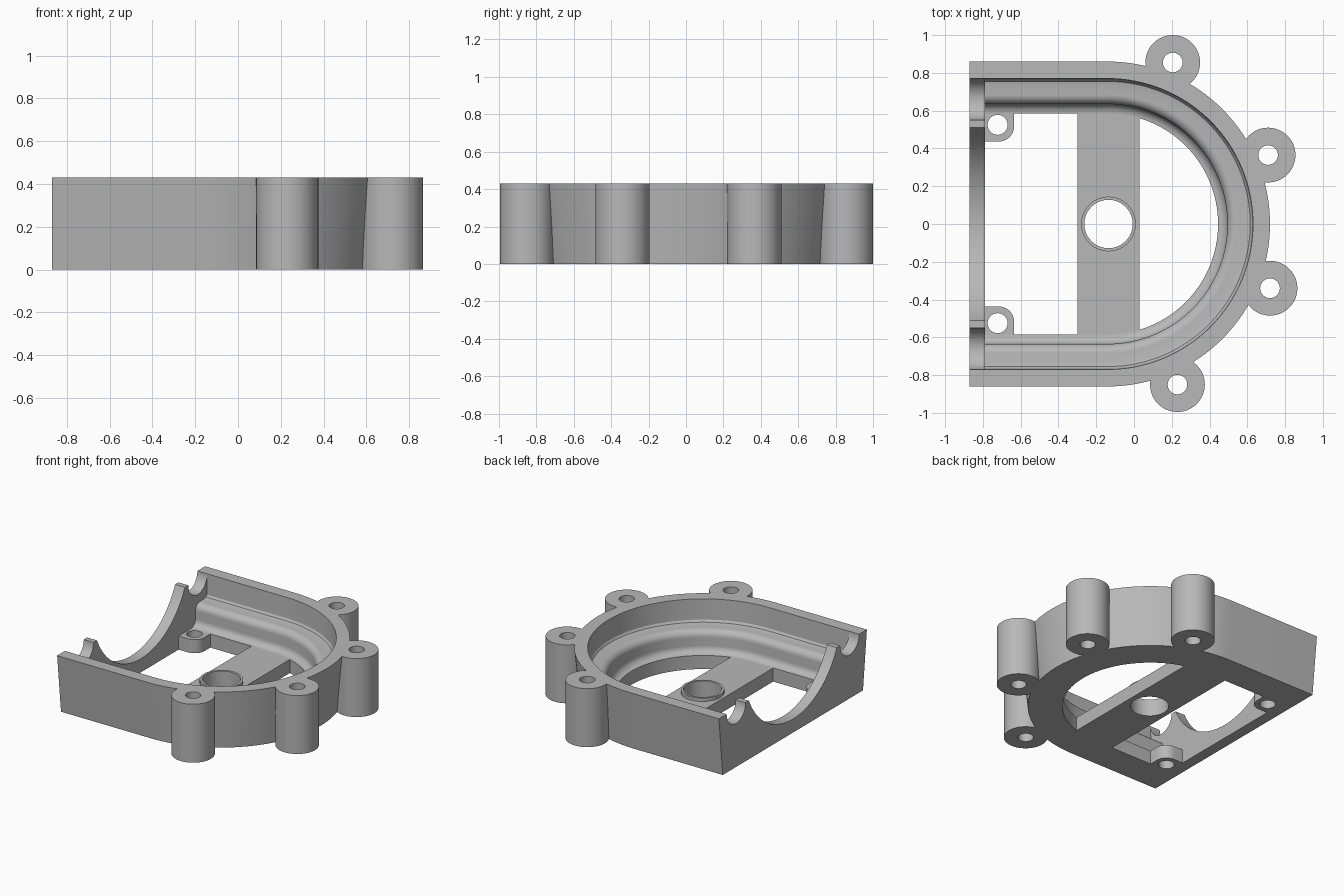
import bpy
import bmesh
from math import sin, cos, pi, sqrt, radians, asin

cube = bpy.data.objects.get("Cube")
if cube:
    bpy.data.objects.remove(cube, do_unlink=True)

HEIGHT, FLOOR = 0.43, 0.1
END_X, INNER_X, ARC_X = -0.87, -0.79, -0.14

grey = bpy.data.materials.new("plain grey")
grey.use_nodes = True
grey.diffuse_color = (0.48, 0.48, 0.48, 1)
grey.node_tree.nodes["Principled BSDF"].inputs["Base Color"].default_value = (0.48, 0.48, 0.48, 1)


def finish(name, bm):
    bmesh.ops.recalc_face_normals(bm, faces=bm.faces)
    mesh = bpy.data.meshes.new(name)
    bm.to_mesh(mesh)
    bm.free()
    mesh.materials.append(grey)
    obj = bpy.data.objects.new(name, mesh)
    bpy.context.collection.objects.link(obj)
    bpy.ops.object.select_all(action="DESELECT")
    obj.select_set(True)
    bpy.context.view_layer.objects.active = obj
    bpy.ops.object.shade_smooth_by_angle(angle=radians(30))
    return obj


def arc(cx, cy, r, start, end, steps):
    return [(cx + r * cos(start + (end - start) * i / steps),
             cy + r * sin(start + (end - start) * i / steps)) for i in range(steps + 1)]


def circle(cx, cy, r, steps=40):
    return arc(cx, cy, r, 0, 2 * pi, steps)[:-1]


def prism(name, loops, place, offset):
    """Fill an outline with holes, then extrude it by offset."""
    bm = bmesh.new()
    for loop in loops:
        verts = [bm.verts.new(place(a, b)) for a, b in loop]
        for i, v in enumerate(verts):
            bm.edges.new((verts[i - 1], v))
    bmesh.ops.triangle_fill(bm, use_beauty=True, use_dissolve=False, edges=bm.edges[:])
    new = bmesh.ops.extrude_face_region(bm, geom=bm.faces[:], use_keep_orig=True)["geom"]
    bmesh.ops.translate(bm, vec=offset, verts=[v for v in new if isinstance(v, bmesh.types.BMVert)])
    return finish(name, bm)


def upright(name, loops, height, base=0.0):
    return prism(name, loops, lambda a, b: (a, b, base), (0, 0, height))


# U-shaped wall: stepped section with draft outside, swept round the bend
section = [(0.815, 0), (0.86, HEIGHT), (0.77, HEIGHT), (0.765, 0.28)]
section += [(0.755, 0.265), (0.735, 0.26)]
section += arc(0.685, 0.21, 0.05, pi / 2, pi, 8)
section += arc(0.585, 0.15, 0.05, 0, -pi / 2, 8)
section += [(0.585, 0)]

STEPS = 64
path = [(INNER_X, pi / 2)]
path += [(ARC_X, pi / 2 - pi * i / STEPS) for i in range(STEPS + 1)]
path += [(INNER_X, -pi / 2)]
bm = bmesh.new()
rings = [[bm.verts.new((x + r * cos(t), r * sin(t), z)) for r, z in section] for x, t in path]
for one, two in zip(rings, rings[1:]):
    for i in range(len(section)):
        bm.faces.new((one[i - 1], one[i], two[i], two[i - 1]))
bm.faces.new(rings[0])
bm.faces.new(rings[-1])
finish("curved_wall", bm)

# End plate with a wide shaft saddle and two small round notches
saddle_r, saddle_z = 0.56, 0.66
half = asin(sqrt(saddle_r ** 2 - (saddle_z - HEIGHT) ** 2) / saddle_r)
outline = [(-0.815, 0), (0.815, 0), (0.86, HEIGHT)]
outline += arc(0.66, HEIGHT, 0.11, 0, -pi, 20)
outline += arc(0, saddle_z, saddle_r, half - pi / 2, -half - pi / 2, 40)
outline += arc(-0.66, HEIGHT, 0.11, 0, -pi, 20)
outline += [(-0.86, HEIGHT)]
prism("end_plate", [outline], lambda a, b: (END_X, a, b), (INNER_X - END_X, 0, 0))

# Cross bar with a raised bearing ring
bar = [(-0.3, -0.59), (0.03, -0.59), (0.03, 0.59), (-0.3, 0.59)]
upright("cross_bar", [bar, circle(-0.135, 0, 0.128)], FLOOR)
upright("bearing_ring", [circle(-0.135, 0, 0.145), circle(-0.135, 0, 0.128)], 0.025, FLOOR)

# Screw lugs in the inner corners
for side, label in ((1, "left"), (-1, "right")):
    lug = [(INNER_X, 0.59), (INNER_X, 0.437)]
    lug += arc(-0.715, 0.517, 0.08, -pi / 2, 0, 10) + [(-0.635, 0.59)]
    loops = [lug, circle(-0.722, 0.525, 0.053, 28)]
    upright("corner_lug_" + label, [[(x, y * side) for x, y in loop] for loop in loops], FLOOR)

# Screw bosses round the outside
for i, (x, y) in enumerate([(0.205, 0.855), (0.71, 0.365), (0.72, -0.34), (0.23, -0.85)]):
    upright(f"screw_boss_{i + 1}", [circle(x, y, 0.145, 48), circle(x, y, 0.052, 28)], HEIGHT)
